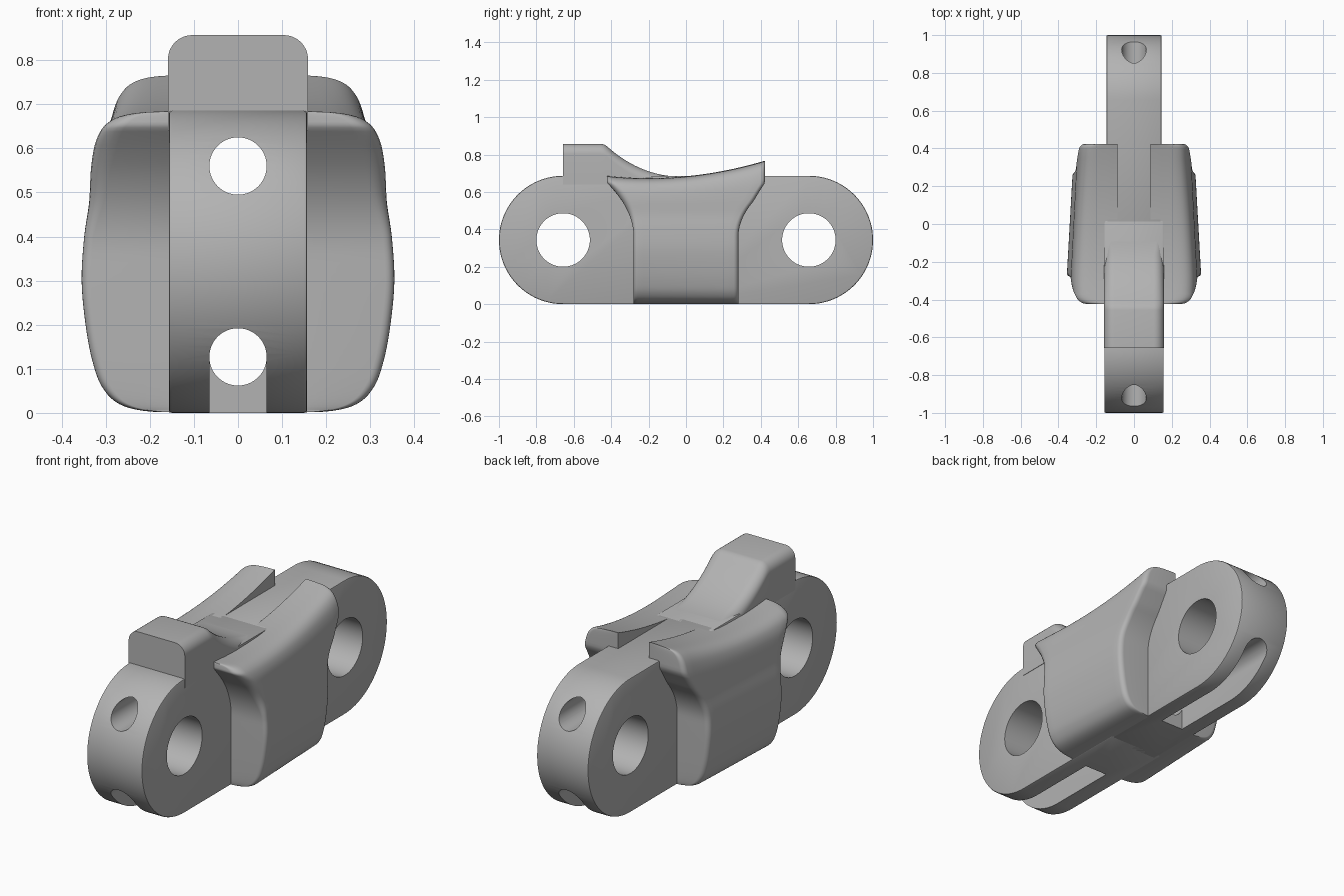
import bpy, bmesh, math
from mathutils import Matrix

if "Cube" in bpy.data.objects:
    bpy.data.objects.remove(bpy.data.objects["Cube"], do_unlink=True)

steel = bpy.data.materials.new("plain_grey")
steel.use_nodes = True
GREY = (0.45, 0.45, 0.45, 1)
steel.diffuse_color = GREY
steel.node_tree.nodes["Principled BSDF"].inputs["Base Color"].default_value = GREY

MID, RAD, REACH = 0.343, 0.343, 0.657   # link centre height, end radius, pin position


def make(name, bm):
    bmesh.ops.recalc_face_normals(bm, faces=bm.faces)
    mesh = bpy.data.meshes.new(name)
    bm.to_mesh(mesh)
    bm.free()
    obj = bpy.data.objects.new(name, mesh)
    bpy.context.collection.objects.link(obj)
    mesh.materials.append(steel)
    return obj


def smooth(obj, angle=35):
    bpy.ops.object.select_all(action='DESELECT')
    obj.select_set(True)
    bpy.context.view_layer.objects.active = obj
    bpy.ops.object.shade_smooth_by_angle(angle=math.radians(angle))


def loft(bm, rings):
    """Skin closed rings of equal length, leaving the ends open."""
    grid = [[bm.verts.new(p) for p in ring] for ring in rings]
    for a, b in zip(grid, grid[1:]):
        for i in range(len(a)):
            j = (i + 1) % len(a)
            bm.faces.new((a[i], a[j], b[j], b[i]))
    return grid


def cylinder(name, radius, length, axis, y, z):
    bm = bmesh.new()
    turn = Matrix.Rotation(math.pi / 2, 4, 'Y' if axis == 'X' else 'X')
    bmesh.ops.create_cone(bm, cap_ends=True, segments=64, radius1=radius, radius2=radius,
                          depth=length, matrix=Matrix.Translation((0, y, z)) @ turn)
    return make(name, bm)


def box(name, size, centre):
    bm = bmesh.new()
    bmesh.ops.create_cube(bm, size=1, matrix=Matrix.Translation(centre) @ Matrix.Diagonal((*size, 1)))
    return make(name, bm)


# Link halves: rounded end, pin hole, long drilled channel and open bottom slot
def link_half(name, side, half_width):
    outline = [(-0.02 * side, 0)]
    for i in range(49):
        a = -math.pi / 2 + math.pi * i / 48
        outline.append((side * (REACH + RAD * math.cos(a)), MID + RAD * math.sin(a)))
    outline.append((-0.02 * side, 2 * RAD))
    bm = bmesh.new()
    grid = loft(bm, [[(x, y, z) for y, z in outline] for x in (-half_width, half_width)])
    for ring in grid:
        bm.faces.new(ring)
    obj = make(name, bm)
    bevel = obj.modifiers.new("soft_edge", 'BEVEL')
    bevel.width, bevel.segments = 0.007, 2
    bevel.limit_method, bevel.angle_limit = 'ANGLE', math.radians(60)
    cutters = [
        cylinder(name + "_pin_cutter", 0.143, 1, 'X', side * REACH, MID),
        cylinder(name + "_upper_cutter", 0.065, 3, 'Y', 0, 0.56),
        cylinder(name + "_lower_cutter", 0.065, 3, 'Y', 0, 0.127),
        box(name + "_slot_cutter", (0.129, 1, 0.3), (0, side * 0.79, -0.023)),
    ]
    for cutter in cutters:
        cut = obj.modifiers.new("cut", 'BOOLEAN')
        cut.operation, cut.solver, cut.object = 'DIFFERENCE', 'EXACT', cutter
        cutter.hide_render = True
        cutter.hide_set(True)
    # Bake the cuts so that the helpers can go
    bpy.context.view_layer.update()
    baked = bpy.data.meshes.new_from_object(obj.evaluated_get(bpy.context.evaluated_depsgraph_get()))
    obj.modifiers.clear()
    obj.data = baked
    for cutter in cutters:
        bpy.data.objects.remove(cutter, do_unlink=True)
    smooth(obj)


link_half("front_link", -1, 0.157)
link_half("back_link", 1, 0.146)


# Guide tooth: raised block on the front link with a hollow ramp running back
def tooth_ring(y, top, half=0.159, base=0.64):
    r = min(0.055, top - base - 0.005)
    arc = [(half - r + r * math.cos(a), top - r + r * math.sin(a))
           for a in [math.pi / 2 * i / 8 for i in range(9)]]
    right = [(half, base)] + arc
    return [(x, y, z) for x, z in right] + [(-x, y, z) for x, z in reversed(right)]


profile = [(-0.657, 0.857), (-0.455, 0.857), (-0.44, 0.854), (-0.425, 0.846)]
for i in range(1, 21):
    t = i / 20
    profile.append((-0.425 + 0.425 * t, 0.681 + 0.165 * (1 - t) ** 2.3))
bm = bmesh.new()
grid = loft(bm, [tooth_ring(y, z) for y, z in profile])
bm.faces.new(grid[0])
bm.faces.new(grid[-1])
smooth(make("guide_tooth", bm))

# Side wing: bulged skirt that flares to a lip at the top, mirrored left and right
INNER = 0.088
RIM = [(0.09, 0.002), (0.2, 0.003), (0.27, 0.02), (0.31, 0.06), (0.332, 0.12), (0.347, 0.2),
       (0.356, 0.3), (0.35, 0.4), (0.338, 0.48), (0.333, 0.56), (0.322, 0.62),
       (0.297, 0.66), (0.25, 0.68), (0.16, 0.6845), (0.09, 0.685)]


def spline(points, steps=5):
    ext = [points[0]] + points + [points[-1]]
    out = []
    for a, b, c, d in zip(ext, ext[1:], ext[2:], ext[3:]):
        for s in range(steps):
            t = s / steps
            out.append(tuple(0.5 * (2 * q + (r - p) * t + (2 * p - 5 * q + 4 * r - s3) * t * t
                                    + (3 * q - p - 3 * r + s3) * t ** 3)
                             for p, q, r, s3 in zip(a, b, c, d)))
    return out + [points[-1]]


def clamp(v):
    return max(0.0, min(1.0, v))


def reach(z, lip):
    """Distance of the skirt edge from the middle at height z."""
    return 0.28 + 0.143 * clamp((z - 0.36) / (lip - 0.36)) ** 2


def wing_row(x0, z0):
    front, back = -reach(z0, 0.65), reach(z0, 0.6125)
    r_front = 0.022 + 0.03 * clamp((z0 - 0.4) / 0.2)
    r_back = 0.025
    arc = [math.pi / 2 * i / 5 for i in range(6)]
    cols = [(front + r_front * (1 - math.cos(a)), r_front * (1 - math.sin(a))) for a in arc]
    lo, hi = front + r_front, back - r_back
    cols += [(lo + (hi - lo) * i / 16, 0) for i in range(1, 16)]
    cols += [(back - r_back * (1 - math.cos(a)), r_back * (1 - math.sin(a))) for a in reversed(arc)]
    row = []
    for y, inset in cols:
        scale = min(1, 1 - 0.21 * (y + 0.28))
        x = INNER + (x0 - INNER) * scale - inset * clamp((x0 - 0.09) / 0.12)
        top = 0.674 + 0.24 * (y + 0.2) ** 2
        z = z0 if z0 < 0.55 else 0.55 + (z0 - 0.55) * (top - 0.55) / 0.135
        row.append((x, y, z))
    return row


rows = [wing_row(x, z) for x, z in spline(RIM)]
inner = [[(INNER, y, z) for _, y, z in row] for row in rows]
bm = bmesh.new()
grid = loft(bm, rows + inner[::-1])
# The row seam closes the end caps already, so only the rim-to-inner walls remain
bm.free()
bm = bmesh.new()
out = [[bm.verts.new(p) for p in row] for row in rows]
inn = [[bm.verts.new(p) for p in row] for row in inner]
n = len(rows[0]) - 1
for k in range(len(rows) - 1):
    for sheet in (out, inn):
        for j in range(n):
            bm.faces.new((sheet[k][j], sheet[k][j + 1], sheet[k + 1][j + 1], sheet[k + 1][j]))
    for j in (0, n):
        bm.faces.new((out[k][j], out[k + 1][j], inn[k + 1][j], inn[k][j]))
for k in (0, -1):
    for j in range(n):
        bm.faces.new((out[k][j], out[k][j + 1], inn[k][j + 1], inn[k][j]))
wing = make("side_wings", bm)
smooth(wing, 40)
mirror = wing.modifiers.new("mirror", 'MIRROR')
mirror.use_mirror_merge = False
